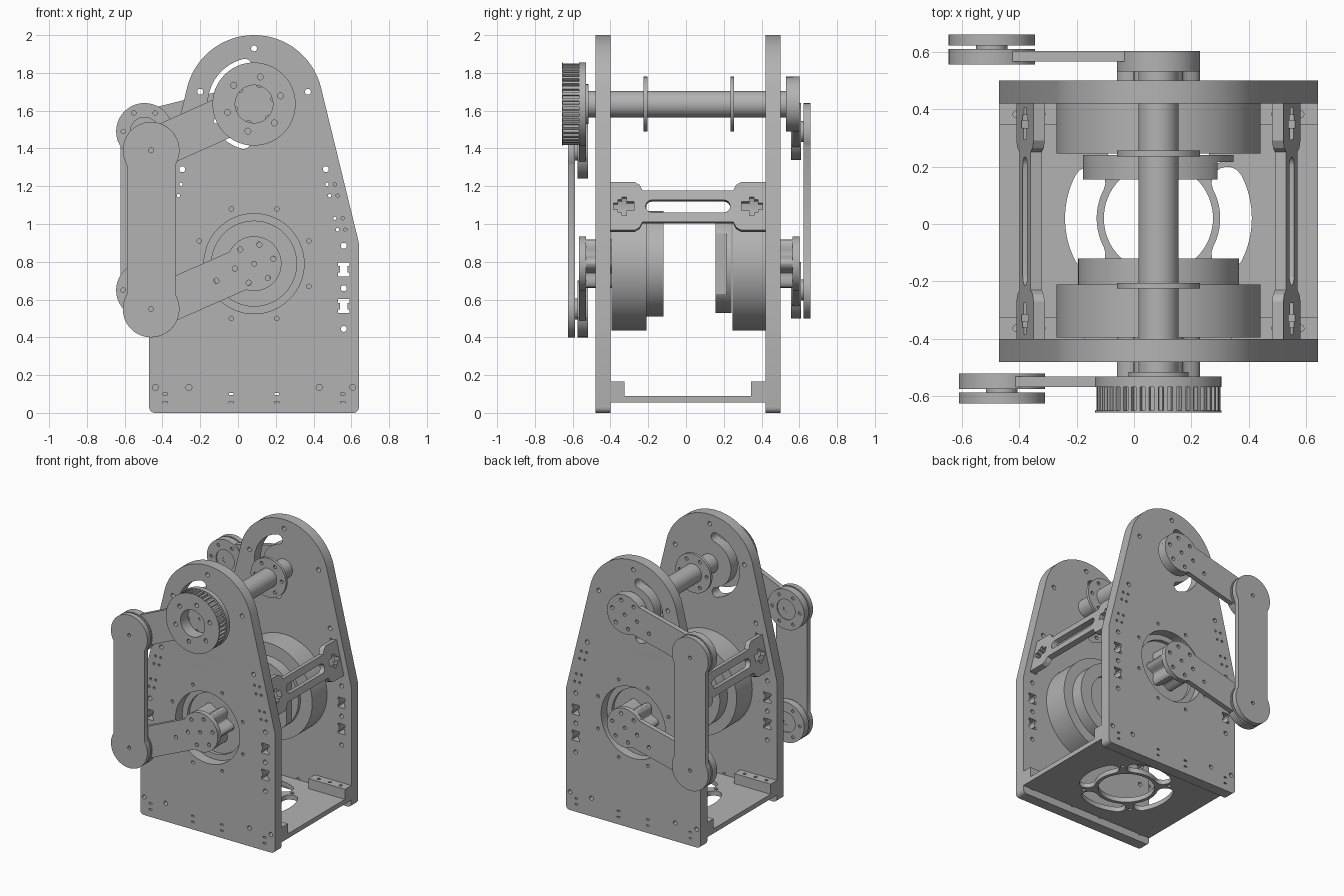
import bpy, bmesh
from math import sin, cos, pi, asin, atan2, radians
from mathutils import Matrix

cube = bpy.data.objects.get("Cube")
if cube:
    bpy.data.objects.remove(cube, do_unlink=True)

grey = bpy.data.materials.new("machined_grey")
grey.use_nodes = True
grey.diffuse_color = (0.45, 0.45, 0.45, 1)
grey.node_tree.nodes["Principled BSDF"].inputs["Base Color"].default_value = grey.diffuse_color

CX, TOP, LOW = 0.085, 1.635, 0.79          # symmetry axis, shaft height, motor height
FRONT = Matrix(((1, 0, 0, 0), (0, 0, -1, 0), (0, 1, 0, 0), (0, 0, 0, 1)))
FLAT = Matrix.Identity(4)


def extrude(name, loops, d0, d1, frame=FRONT):
    """Extrude an outline with holes between two depths (world y for FRONT)."""
    if frame is FRONT:
        d0, d1 = -d0, -d1
    curve = bpy.data.curves.new(name, 'CURVE')
    curve.dimensions = '2D'
    curve.fill_mode = 'BOTH'
    curve.extrude = abs(d1 - d0) / 2
    for loop in loops:
        spline = curve.splines.new('POLY')
        spline.points.add(len(loop) - 1)
        for point, (x, y) in zip(spline.points, loop):
            point.co = (x, y, 0, 1)
        spline.use_cyclic_u = True
    temp = bpy.data.objects.new(name + "_profile", curve)
    bpy.context.collection.objects.link(temp)
    bpy.context.view_layer.update()
    graph = bpy.context.evaluated_depsgraph_get()
    mesh = bpy.data.meshes.new_from_object(temp.evaluated_get(graph))
    bpy.data.objects.remove(temp, do_unlink=True)
    bpy.data.curves.remove(curve)
    mesh.transform(frame @ Matrix.Translation((0, 0, (d0 + d1) / 2)))
    bm = bmesh.new()
    bm.from_mesh(mesh)
    bmesh.ops.remove_doubles(bm, verts=bm.verts, dist=1e-5)
    bmesh.ops.recalc_face_normals(bm, faces=bm.faces)
    bm.to_mesh(mesh)
    bm.free()
    mesh.materials.clear()
    mesh.materials.append(grey)
    mesh.shade_smooth()
    mesh.set_sharp_from_angle(angle=radians(30))
    mesh.name = name
    obj = bpy.data.objects.new(name, mesh)
    bpy.context.collection.objects.link(obj)
    return obj


def arc(c, r, a0, a1, n=24):
    return [(c[0] + r * cos(a0 + (a1 - a0) * i / n), c[1] + r * sin(a0 + (a1 - a0) * i / n))
            for i in range(n + 1)]


def circle(x, y, r, n=64):
    return arc((x, y), r, 0, 2 * pi, n)[:-1]


def ring_holes(c, radius, r, n, start=0.0):
    return [circle(c[0] + radius * cos(start + 2 * pi * i / n),
                   c[1] + radius * sin(start + 2 * pi * i / n), r, 12) for i in range(n)]


def rect(x0, x1, y0, y1):
    return [(x0, y0), (x1, y0), (x1, y1), (x0, y1)]


def bone(a, b, ra, rb, w):
    """Bar of half width w with a round boss at each end."""
    d = atan2(b[1] - a[1], b[0] - a[0])
    ka, kb = asin(w / ra), asin(w / rb)
    return arc(a, ra, d + ka, d + 2 * pi - ka, 40) + arc(b, rb, d - pi + kb, d + pi - kb, 40)


def arc_slot(c, r0, r1, a0, a1):
    """Curved slot with rounded ends."""
    rm, w = (r0 + r1) / 2, (r1 - r0) / 2
    end = [(c[0] + rm * cos(a), c[1] + rm * sin(a)) for a in (a0, a1)]
    return (arc(c, r1, a0, a1) + arc(end[1], w, a1, a1 + pi, 8)[1:-1]
            + arc(c, r0, a1, a0) + arc(end[0], w, a0 + pi, a0 + 2 * pi, 8)[1:-1])


def mirror(loop):
    return [(2 * CX - x, y) for x, y in loop]


# Side plates: tapered outline with round head, slots and bolt holes
HALF = 0.555
tilt = radians(13.3)
outline = arc((CX + HALF - 0.03, 0.03), 0.03, -pi / 2, 0, 6) + [(CX + HALF, 0.9)]
outline += arc((CX, TOP), 0.365, tilt, pi - tilt, 48) + [(CX - HALF, 0.9)]
outline += arc((CX - HALF + 0.03, 0.03), 0.03, pi, 1.5 * pi, 6)

side_cuts = [circle(CX + x, z, 0.016, 14) for x, z in
             ((0.285, 1.7), (0.38, 1.29), (0.475, 0.885), (0.475, 0.66), (0.475, 0.445),
              (0.345, 0.135), (0.522, 0.135))]
for z in (0.76, 0.565):
    x = CX + 0.475
    side_cuts.append([(x - 0.03, z - 0.037), (x + 0.03, z - 0.037), (x + 0.03, z - 0.018),
                      (x + 0.02, z - 0.018), (x + 0.02, z + 0.018), (x + 0.03, z + 0.018),
                      (x + 0.03, z + 0.037), (x - 0.03, z + 0.037), (x - 0.03, z + 0.018),
                      (x - 0.02, z + 0.018), (x - 0.02, z - 0.018), (x - 0.03, z - 0.018)])
for t in (-0.12, -0.06, 0.06, 0.12):
    for s in (-0.021, 0.021):
        side_cuts.append(circle(CX + 0.435 - t * sin(tilt) + s, 1.09 + t, 0.009, 10))
for x in (0.12, 0.47):
    for z in (0.055, 0.1):
        side_cuts.append(rect(CX + x - 0.012, CX + x + 0.012, z - 0.005, z + 0.005))
plate_loops = [outline, circle(CX, 1.93, 0.016, 14), circle(CX, LOW, 0.265),
               arc_slot((CX, TOP), 0.175, 0.245, radians(103), radians(255))]
plate_loops += side_cuts + [mirror(c) for c in side_cuts]
plate_loops += ring_holes((CX, LOW), 0.314, 0.012, 8, pi / 8)
extrude("front_plate", plate_loops, -0.48, -0.4)
extrude("back_plate", plate_loops, 0.42, 0.5)

# Base plate with round vent and four curved vents
mid = (CX, 0.02)
base = [rect(CX - HALF, CX + HALF, -0.4, 0.42), circle(*mid, 0.19)]
base += [arc_slot(mid, 0.215, 0.325, i * pi / 2 - 0.48, i * pi / 2 + 0.48) for i in range(4)]
base += ring_holes(mid, 0.29, 0.014, 4, pi / 4)
extrude("base_plate", base, 0.055, 0.09, FLAT)
for side, y0 in (("front", -0.4), ("back", 0.345)):
    for hand, x0 in (("right", CX - HALF), ("left", CX + HALF - 0.3)):
        holes = [circle(x0 + dx, y0 + 0.037, 0.012, 10) for dx in (0.06, 0.15, 0.24)]
        extrude(f"{side}_{hand}_base_block", [rect(x0, x0 + 0.3, y0, y0 + 0.075)] + holes,
                0.09, 0.165, FLAT)

# Slanted cross braces between the plates
quarter = [(0.41, 0.13), (0.28, 0.13), (0.255, 0.115), (0.24, 0.085)]
brace = quarter + [(-x, y) for x, y in reversed(quarter)]
brace += [(-x, -y) for x, y in quarter] + [(x, -y) for x, y in reversed(quarter)]
window = arc((0.19, 0), 0.034, -pi / 2, pi / 2, 8) + arc((-0.19, 0), 0.034, pi / 2, 1.5 * pi, 8)
half_nut = [(0.395, 0.017), (0.37, 0.017), (0.37, 0.035), (0.35, 0.035), (0.35, 0.05),
            (0.325, 0.05), (0.325, 0.025), (0.285, 0.025)]
nut = half_nut + [(x, -y) for x, y in reversed(half_nut)]
for hand, s in (("left", 1), ("right", -1)):
    up, out = (-s * sin(tilt), 0, cos(tilt)), (cos(tilt), 0, s * sin(tilt))
    frame = Matrix(((0, up[0], out[0], CX + s * 0.445), (1, 0, 0, 0.01),
                    (0, up[2], out[2], 1.09), (0, 0, 0, 1)))
    extrude(hand + "_brace", [brace, window, nut, [(-x, y) for x, y in nut]],
            -0.02, 0.02, frame)

# Top shaft with two bolted flanges
extrude("shaft", [circle(CX, TOP, 0.07)], -0.56, 0.57)
for name, y in (("front", -0.225), ("back", 0.235)):
    extrude(name + "_shaft_flange",
            [circle(CX, TOP, 0.145)] + ring_holes((CX, TOP), 0.11, 0.013, 6), y, y + 0.02)
extrude("front_shaft_collar", [circle(CX, TOP, 0.105)], -0.53, -0.515)
extrude("back_shaft_hub", [circle(CX, TOP, 0.145)], 0.53, 0.567)

# Motors, hubs, arms and links on each side
for side, elbow_x, elbow_top, elbow_low, boss in (("front", -0.46, 1.39, 0.55, 0.22),
                                                  ("back", -0.495, 1.49, 0.65, 0.145)):
    def part(name, loops, y0, y1, side=side):
        if side == "back":
            y0, y1 = 0.035 - y1, 0.035 - y0
        return extrude(f"{side}_{name}", loops, y0, y1)

    part("motor_body", [circle(CX, LOW, 0.355, 96), circle(CX, LOW, 0.225)], -0.395, -0.21)
    part("motor_face", [circle(CX, LOW, 0.225)], -0.37, -0.215)
    if side == "front":
        part("motor_cap", [circle(CX, LOW, 0.28, 96), circle(CX, LOW, 0.19)], -0.21, -0.12)
        part("motor_cap_floor", [circle(CX, LOW, 0.19)], -0.21, -0.145)
    else:
        part("motor_cap_rim", [circle(CX, LOW, 0.262, 96)], -0.205, -0.18)
        flat = [(min(x, CX + 0.205), z) for x, z in circle(CX, LOW, 0.262, 96)]
        part("motor_cap", [flat, circle(CX, LOW, 0.17)], -0.18, -0.12)
        part("motor_cap_floor", [circle(CX, LOW, 0.17)], -0.18, -0.14)
    lobes = [(CX + (0.122 + 0.022 * cos(6 * a)) * cos(a), LOW + (0.122 + 0.022 * cos(6 * a)) * sin(a))
             for a in (2 * pi * i / 72 for i in range(72))]
    part("motor_hub", [lobes], -0.53, -0.365)

    for level, z, ez, r in (("upper", TOP, elbow_top, boss), ("lower", LOW, elbow_low, 0.145)):
        hub, elbow = (CX, z), (elbow_x, ez)
        part(level + "_arm", [bone(hub, elbow, r, 0.148, 0.11), circle(*hub, 0.013, 12),
                              circle(CX - 0.2, z - 0.09, 0.014, 12)]
             + ring_holes(hub, 0.105, 0.014, 6, 0.25), -0.567, -0.53)
        part(level + "_elbow_disc", [circle(*elbow, 0.15), circle(*elbow, 0.075)]
             + ring_holes(elbow, 0.113, 0.012, 6), -0.575, -0.52)
        part(level + "_elbow_bearing", [circle(*elbow, 0.075), circle(*elbow, 0.025, 24)],
             -0.565, -0.528)
        part(level + "_elbow_pin", [circle(*elbow, 0.055), circle(*elbow, 0.013, 12)],
             -0.59, -0.56)
    ends = (elbow_x, elbow_top), (elbow_x, elbow_low)
    part("link", [bone(*ends, 0.15, 0.15, 0.128)] + [circle(*e, 0.013, 12) for e in ends],
         -0.625, -0.587)

# Toothed pulley on the front end of the shaft
teeth = []
for i in range(42):
    for step, r in ((0, 0.198), (0.45, 0.198), (0.5, 0.216), (0.95, 0.216)):
        a = 2 * pi * (i + step) / 42
        teeth.append((CX + r * cos(a), TOP + r * sin(a)))
inner = [circle(CX, TOP, 0.1)] + ring_holes((CX, TOP), 0.147, 0.016, 6, 0.3)
extrude("pulley_teeth", [teeth] + inner, -0.65, -0.567)
extrude("pulley_rim", [circle(CX, TOP, 0.22)] + inner, -0.656, -0.65)
